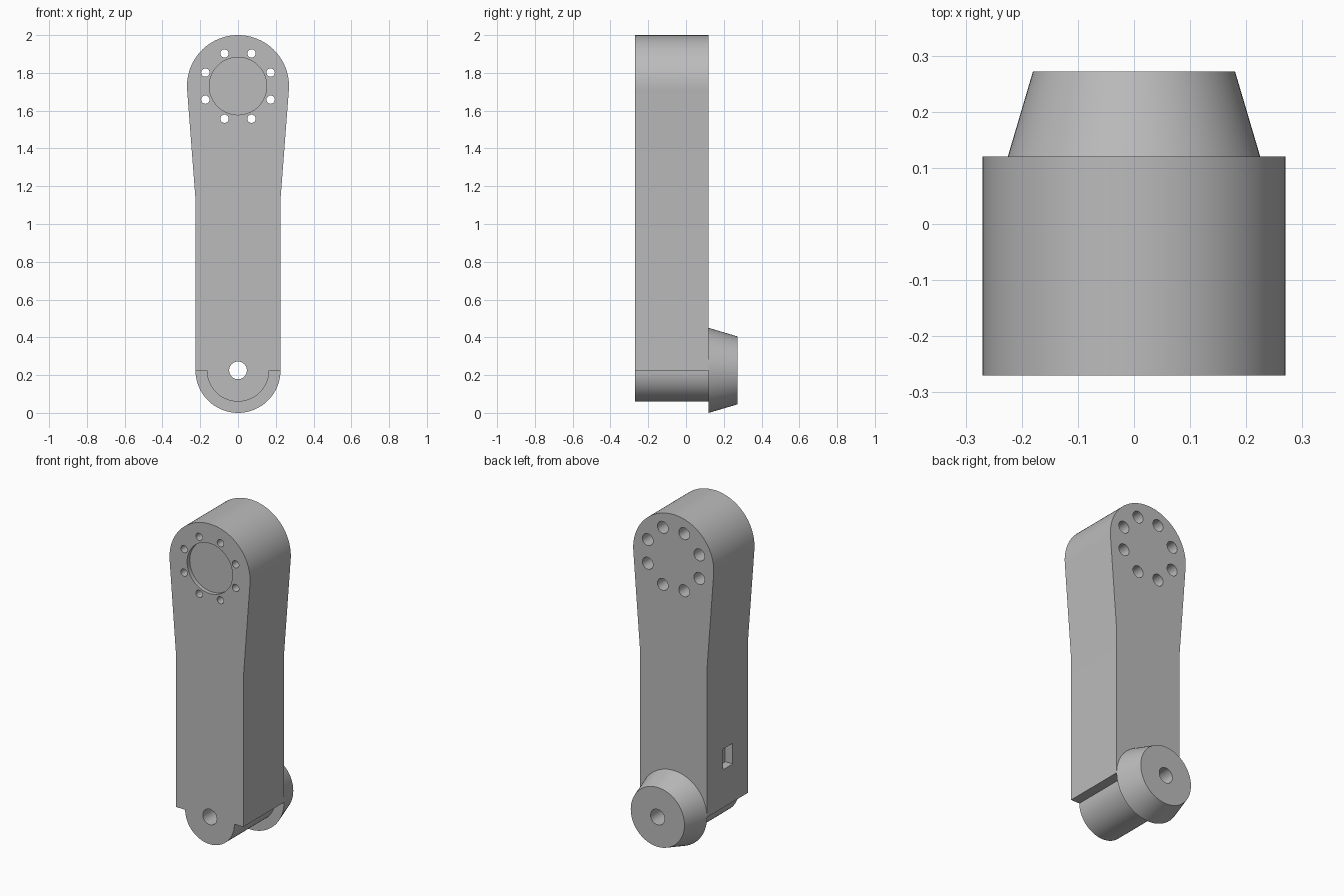
import bpy, bmesh
from math import pi, sin, cos, radians, atan2, acos, hypot

cube = bpy.data.objects.get("Cube")
if cube:
    bpy.data.objects.remove(cube, do_unlink=True)

FRONT, BACK, TIP = -0.27, 0.12, 0.272
HEAD_Z, HEAD_R = 1.73, 0.27
PIVOT_Z, PIVOT_R, HUB_R = 0.225, 0.047, 0.165
HALF, WAIST_Z = 0.225, 1.13

grey = bpy.data.materials.new("plain grey")
grey.use_nodes = True
colour = (0.5, 0.5, 0.5, 1)
grey.diffuse_color = colour
grey.node_tree.nodes["Principled BSDF"].inputs["Base Color"].default_value = colour


def make_object(name, bm):
    bmesh.ops.recalc_face_normals(bm, faces=bm.faces)
    mesh = bpy.data.meshes.new(name)
    bm.to_mesh(mesh)
    bm.free()
    mesh.materials.append(grey)
    obj = bpy.data.objects.new(name, mesh)
    bpy.context.collection.objects.link(obj)
    return obj


def activate(obj):
    bpy.ops.object.select_all(action='DESELECT')
    obj.select_set(True)
    bpy.context.view_layer.objects.active = obj


def arc(cz, r, start, end, n):
    angles = [start + (end - start) * i / n for i in range(n + 1)]
    return [(r * cos(a), cz + r * sin(a)) for a in angles]


def lathe(bm, x, z, profile, n=32, ring=False):
    """Turn (y, radius) pairs about a front-to-back axis; ring closes the profile."""
    loops = [[bm.verts.new((x + r * cos(2 * pi * i / n), y, z + r * sin(2 * pi * i / n)))
              for i in range(n)] for y, r in profile]
    pairs = list(zip(loops, loops[1:]))
    if ring:
        pairs.append((loops[-1], loops[0]))
    else:
        bm.faces.new(loops[0])
        bm.faces.new(loops[-1])
    for a, b in pairs:
        for i in range(n):
            j = (i + 1) % n
            bm.faces.new((a[i], a[j], b[j], b[i]))


# Arm: rounded head, tapered flanks, straight lower part, narrower hub
drop = WAIST_Z - HEAD_Z
tangent = atan2(drop, HALF) + acos(HEAD_R / hypot(HALF, drop))
outline = arc(HEAD_Z, HEAD_R, tangent, pi - tangent, 64)
outline += [(-HALF, WAIST_Z), (-HALF, PIVOT_Z)]
outline += arc(PIVOT_Z, HUB_R, pi, 2 * pi, 48)
outline += [(HALF, PIVOT_Z), (HALF, WAIST_Z)]
bm = bmesh.new()
face = bm.faces.new([bm.verts.new((x, FRONT, z)) for x, z in outline])
extruded = bmesh.ops.extrude_face_region(bm, geom=[face])["geom"]
bmesh.ops.translate(bm, vec=(0, BACK - FRONT, 0),
                    verts=[v for v in extruded if isinstance(v, bmesh.types.BMVert)])
arm = make_object("arm", bm)

# Cutters: pivot bore, round front recess, stepped bolt holes, side pocket
bm = bmesh.new()
lathe(bm, 0, PIVOT_Z, [(FRONT - 0.1, PIVOT_R), (BACK + 0.1, PIVOT_R)])
lathe(bm, 0, HEAD_Z, [(FRONT - 0.1, 0.152), (FRONT + 0.025, 0.152)], 64)
for k in range(8):
    a = radians(22.5 + 45 * k)
    lathe(bm, 0.187 * cos(a), HEAD_Z + 0.187 * sin(a),
          [(FRONT - 0.1, 0.022), (-0.1, 0.022), (-0.1, 0.036), (BACK + 0.1, 0.036)], 24)
box = bmesh.ops.create_cube(bm, size=1)["verts"]
bmesh.ops.scale(bm, vec=(0.1, 0.095, 0.125), verts=box)
bmesh.ops.translate(bm, vec=(-HALF, -0.078, 0.518), verts=box)
cutter = make_object("hole_cutter", bm)

cut = arm.modifiers.new("holes", 'BOOLEAN')
cut.operation = 'DIFFERENCE'
cut.solver = 'EXACT'
cut.object = cutter
activate(arm)
bpy.ops.object.modifier_apply(modifier=cut.name)
bpy.data.objects.remove(cutter, do_unlink=True)

# Tapered collar behind the pivot, with the bore running through
bm = bmesh.new()
lathe(bm, 0, PIVOT_Z, [(BACK, HALF), (TIP, 0.18), (TIP, PIVOT_R), (BACK, PIVOT_R)], 64, ring=True)
collar = make_object("pivot_collar", bm)

for obj in (arm, collar):
    activate(obj)
    bpy.ops.object.shade_smooth_by_angle(angle=radians(25))
